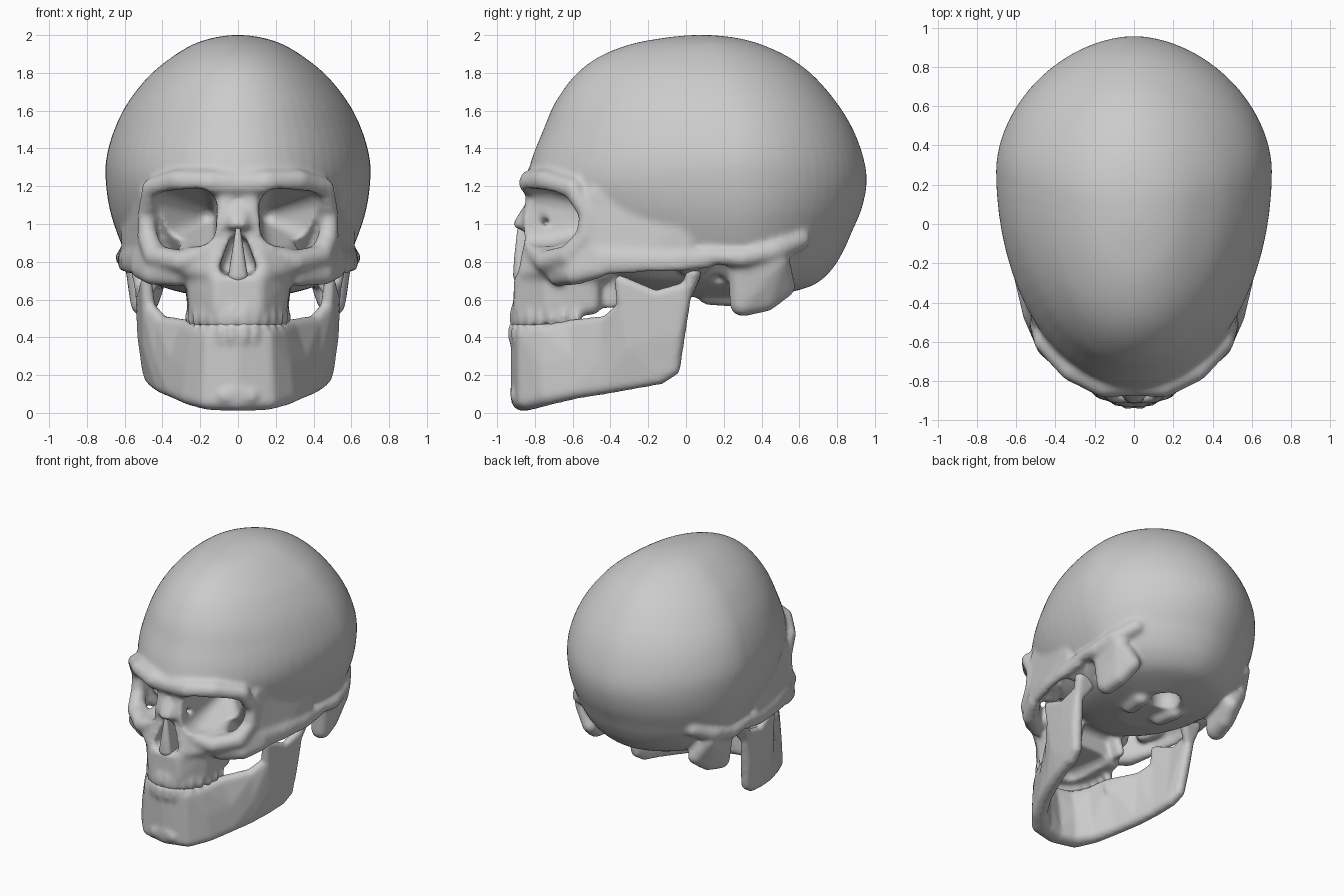
import bpy, bmesh, math
from mathutils import Vector

# unit ball used as the brush for every hull
_b = bmesh.new()
bmesh.ops.create_icosphere(_b, subdivisions=3, radius=1)
BALL = [v.co.copy() for v in _b.verts]
_b.free()


def hull(bm, balls, sides=(1, -1), whole=False):
    """Convex skin round balls (x,y,z,r) or (x,y,z,rx,ry,rz), mirrored in x."""
    for s in ((1,) if whole else sides):
        t = bmesh.new()
        for b in balls:
            r = Vector(b[3:6]) if len(b) == 6 else Vector((b[3],) * 3)
            for m in ((1, -1) if whole else (s,)):
                for p in BALL:
                    t.verts.new((m * (b[0] + p.x * r.x), b[1] + p.y * r.y, b[2] + p.z * r.z))
        bmesh.ops.convex_hull(t, input=t.verts[:])
        bmesh.ops.delete(t, geom=[v for v in t.verts if not v.link_faces], context='VERTS')
        bmesh.ops.recalc_face_normals(t, faces=t.faces[:])
        me = bpy.data.meshes.new("tmp")
        t.to_mesh(me)
        t.free()
        bm.from_mesh(me)
        bpy.data.meshes.remove(me)


def chain(bm, pts):
    for a, b in zip(pts, pts[1:]):
        hull(bm, [a, b])


def walls(bm, stations):
    """Upright plate through stations (bottom ball, ..., top ball)."""
    for a, b in zip(stations, stations[1:]):
        hull(bm, [*a, *b])


def catmull(rows, n):
    out = []
    for i in range(len(rows) - 1):
        p = [rows[max(0, min(len(rows) - 1, i + k))] for k in (-1, 0, 1, 2)]
        for j in range(n):
            u = j / n
            out.append([0.5 * (2 * b + (c - a) * u + (2 * a - 5 * b + 4 * c - d) * u * u
                               + (3 * b - a - 3 * c + d) * u ** 3) for a, b, c, d in zip(*p)])
    return out + [list(rows[-1])]


def make(bm, name):
    me = bpy.data.meshes.new(name)
    bm.to_mesh(me)
    bm.free()
    ob = bpy.data.objects.new(name, me)
    bpy.context.collection.objects.link(ob)
    return ob


def use(ob, kind, **props):
    bpy.context.view_layer.objects.active = ob
    m = ob.modifiers.new(kind.lower(), kind)
    for k, v in props.items():
        setattr(m, k, v)
    bpy.ops.object.modifier_apply(modifier=m.name)


def fuse(ob, size):
    use(ob, 'REMESH', mode='VOXEL', voxel_size=size)


def finish(ob, n):
    use(ob, 'SMOOTH', factor=0.5, iterations=n)
    ob.data.polygons.foreach_set("use_smooth", [True] * len(ob.data.polygons))


def teeth(bm, z, front):
    for i in range(8):
        a = math.radians(7 + 12.5 * i)
        hull(bm, [(0.25 * math.sin(a), -0.60 - (front - 0.60) * math.cos(a), z, .034, .025, .07)])


# braincase: horizontal rings (z, front y, back y, half width)
skull = bmesh.new()
rows = [(.615, -.08, .45, .20), (.67, -.33, .66, .41), (.75, -.46, .765, .52), (.85, -.58, .83, .595),
        (.95, -.68, .875, .64), (1.08, -.78, .93, .68), (1.22, -.84, .957, .70), (1.35, -.815, .94, .697),
        (1.50, -.755, .885, .655), (1.64, -.695, .80, .585), (1.78, -.595, .68, .475), (1.88, -.47, .55, .355),
        (1.95, -.30, .40, .24), (1.985, -.12, .27, .135), (2.0, .02, .14, .04)]
N, rings = 64, []
for z, yf, yb, w in catmull(rows, 4):
    ym, ring = yf + (yb - yf) * .62, []
    for i in range(N):
        c, s = math.cos(math.tau * i / N), math.sin(math.tau * i / N)
        e = 1.09 if s > 0 else 1.0
        x = w * math.copysign(abs(c) ** e, c)
        y = ym + ((yb - ym) if s > 0 else (ym - yf)) * math.copysign(abs(s) ** e, s)
        ring.append(skull.verts.new((x, y, z)))
    rings.append(ring)
for a, b in zip(rings, rings[1:]):
    for i in range(N):
        j = (i + 1) % N
        skull.faces.new((a[i], a[j], b[j], b[i]))
skull.faces.new(rings[0][::-1])
skull.faces.new(rings[-1])

# brow, outer rim, lower rim and frontal process around each eye socket
chain(skull, [(0, -.81, 1.21, .065), (.15, -.815, 1.22, .07), (.32, -.74, 1.23, .06), (.455, -.60, 1.19, .055),
              (.487, -.52, 1.05, .045), (.478, -.53, .93, .055), (.44, -.62, .83, .06), (.3, -.74, .80, .06),
              (.17, -.79, .84, .055), (.1, -.82, 1.0, .045), (.06, -.80, 1.14, .05)])
# side wall behind the socket, filling the temple down to the arch
hull(skull, [(.482, -.49, 1.16, .04), (.49, -.49, .88, .045), (.50, -.3, 1.2, .05), (.50, -.3, .86, .05),
             (.42, -.4, .82, .05)])
hull(skull, [(.49, -.47, 1.1, .035), (.515, -.46, .86, .03), (.565, -.22, .84, .03), (.59, -.02, 1.0, .03),
             (.56, -.1, 1.2, .03), (.59, .02, .84, .03)])
# nasal bones
hull(skull, [(.015, -.79, 1.13, .04), (.015, -.885, 1.0, .03), (.075, -.80, 1.0, .04), (.06, -.78, 1.12, .04)])
# mid face and upper jaw
hull(skull, [(.1, -.8, .93, .05), (.3, -.69, .78, .06), (.13, -.83, .74, .06), (.2, -.4, .95, .06),
             (.25, -.45, .75, .06)], whole=True)
hull(skull, [(.1, -.86, .55, .055), (.1, -.85, .7, .06), (.21, -.72, .55, .05), (.22, -.5, .57, .05),
             (.24, -.5, .75, .05), (.22, -.73, .74, .05)], whole=True)
teeth(skull, .505, .915)
# cheekbone and zygomatic arch
hull(skull, [(.3, -.70, .79, .06), (.45, -.59, .735, .06), (.45, -.57, .85, .05), (.32, -.68, .72, .05)])
hull(skull, [(.45, -.59, .735, .06), (.45, -.57, .86, .05), (.535, -.45, .77, .035, .05, .055),
             (.525, -.46, .85, .03, .04, .03)])
chain(skull, [(.535, -.45, .80, .032, .05, .075), (.585, -.25, .80, .03, .05, .06),
              (.607, -.05, .80, .03, .05, .055), (.6, .12, .82, .035, .05, .055)])
hull(skull, [(.6, -.05, .79, .03), (.6, .1, .82, .04), (.48, .02, .78, .06)])
# mastoid, crest above it, pterygoid plates and neck joints
hull(skull, [(.52, .3, .80, .08), (.5, .3, .58, .07), (.48, .42, .6, .065), (.45, .52, .67, .06),
             (.53, .48, .8, .07)])
chain(skull, [(.6, .12, .83, .04), (.60, .3, .82, .05), (.56, .47, .86, .06), (.48, .6, .92, .06)])
chain(skull, [(.16, -.42, .78, .05), (.19, -.4, .58, .03, .06, .03)])
chain(skull, [(.13, .12, .63, .06), (.15, .26, .62, .06)])

# hollows: eye sockets, nose, ear canals, palate, spinal opening
cut = bmesh.new()
hull(cut, [(.21, -1.0, 1.09, .10), (.375, -1.0, 1.08, .10), (.215, -1.0, .98, .10), (.37, -1.0, .975, .10),
           (.21, -.74, 1.09, .10), (.37, -.64, 1.08, .095), (.215, -.74, .98, .10), (.365, -.64, .98, .095),
           (.17, -.38, 1.04, .05)])
hull(cut, [(.02, -.98, .93, .025), (.065, -.98, .76, .04), (.02, -.70, .9, .025), (.05, -.70, .78, .04)], whole=True)
chain(cut, [(.75, .17, .70, .05), (.45, .17, .70, .03)])
hull(cut, [(.04, -.74, .49, .07), (.09, -.42, .49, .08)], whole=True)
chain(cut, [(0, .36, .45, .11), (0, .34, .68, .10)])

skull = make(skull, "skull")
cut = make(cut, "hollow_cutter")
cut.hide_render = True
fuse(skull, .014)
fuse(cut, .014)
use(skull, 'BOOLEAN', operation='DIFFERENCE', object=cut, solver='EXACT')
bpy.data.objects.remove(cut)
fuse(skull, .014)
finish(skull, 8)

# nasal septum, widening towards the floor of the nose
sep = bmesh.new()
hull(sep, [(0, -.88, .97, .013), (0, -.885, .73, .05, .03, .04), (0, -.885, .82, .035, .025, .02),
           (0, -.66, .9, .013), (0, -.66, .74, .05)], sides=(1,))
finish(make(sep, "nasal_septum"), 0)

# lower jaw: body sweeping back into the upright ramus
jaw = bmesh.new()
walls(jaw, [((0, -.86, .06, .07, .065, .05), (0, -.865, .25, .05), (0, -.885, .41, .045)),
            ((.15, -.83, .065, .07, .065, .05), (.15, -.82, .25, .05), (.15, -.85, .41, .045)),
            ((.25, -.73, .095, .055), (.24, -.74, .25, .05), (.215, -.75, .42, .045)),
            ((.33, -.58, .125, .05), (.32, -.58, .28, .05), (.27, -.60, .45, .045)),
            ((.39, -.42, .15, .05), (.40, -.42, .3, .05), (.40, -.42, .475, .04)),
            ((.43, -.28, .17, .045), (.46, -.30, .35, .045), (.475, -.33, .56, .035))])
walls(jaw, [((.43, -.28, .17, .045), (.46, -.30, .35, .045), (.485, -.35, .70, .03)),
            ((.455, -.14, .195, .045), (.485, -.16, .4, .04), (.505, -.16, .62, .03)),
            ((.47, -.07, .235, .04), (.495, -.05, .4, .038), (.51, .0, .66, .035))])
# chin and jaw joint
hull(jaw, [(.07, -.875, .09, .055), (0, -.88, .13, .05)], whole=True)
hull(jaw, [(.525, .04, .74, .04), (.43, .04, .73, .04), (.505, -.01, .6, .03)])
teeth(jaw, .42, .92)
jaw = make(jaw, "lower_jaw")
fuse(jaw, .014)
finish(jaw, 6)
